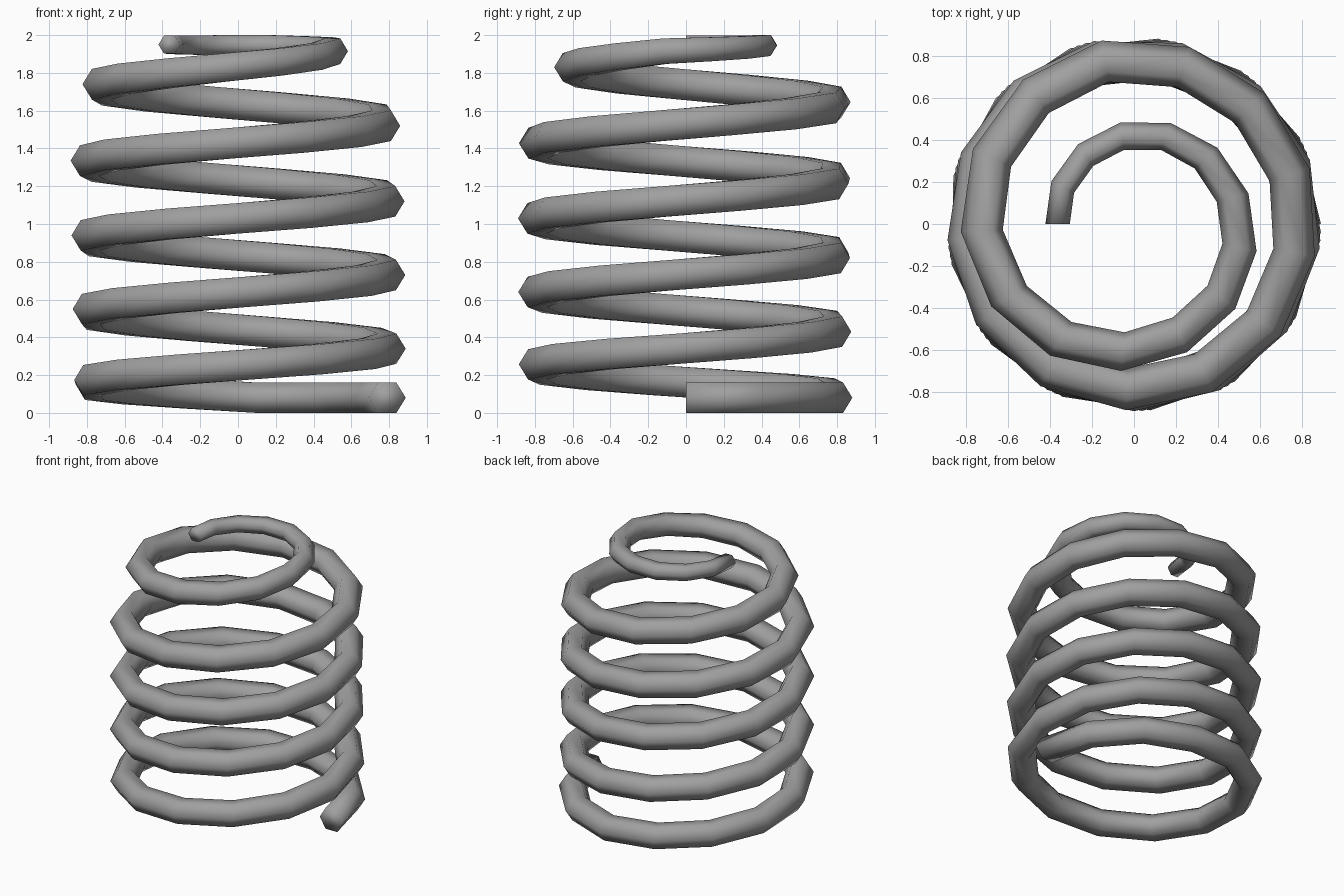
import bpy, bmesh
from math import cos, sin, pi, radians

cube = bpy.data.objects.get("Cube")
if cube:
    bpy.data.objects.remove(cube, do_unlink=True)

STEPS, STEP_ANGLE, SIDES = 72, radians(27.5), 6

# Step number paired with coil radius, height and wire radius
COIL = [(0, .79), (48, .79), (52, .772), (56, .785), (59, .724), (63, .57),
        (66, .485), (70, .40), (72, .363)]
HEIGHT = [(0, .08), (3, .08), (6.5, .16), (13, .34), (26, .73), (39, 1.12),
          (52, 1.52), (59, 1.74), (62, 1.83), (65, 1.915), (68, 1.945), (72, 1.95)]
WIRE = [(0, .098), (59, .1), (62, .092), (65, .083), (68, .068), (72, .058)]
FLATTEN = .94


def sample(keys, k):
    """Linear interpolation between key points."""
    for (a, u), (b, v) in zip(keys, keys[1:]):
        if k <= b:
            return u + (v - u) * (k - a) / (b - a)
    return keys[-1][1]


# Plain grey metal
steel = bpy.data.materials.new("grey_steel")
steel.use_nodes = True
grey = (.35, .35, .35, 1)
steel.diffuse_color = grey
steel.node_tree.nodes["Principled BSDF"].inputs["Base Color"].default_value = grey

# Hexagonal wire swept up the coil, narrowing into the top
bm = bmesh.new()
rings = []
for k in range(STEPS + 1):
    turn = k * STEP_ANGLE
    coil, height, wire = (sample(keys, k) for keys in (COIL, HEIGHT, WIRE))
    ring = []
    for i in range(SIDES):
        a = 2 * pi * i / SIDES
        r = coil + wire * cos(a)
        ring.append(bm.verts.new((r * cos(turn), r * sin(turn),
                                  height + wire * FLATTEN * sin(a))))
    rings.append(ring)
for low, high in zip(rings, rings[1:]):
    for i in range(SIDES):
        j = (i + 1) % SIDES
        bm.faces.new((low[i], low[j], high[j], high[i]))

# End caps
bm.faces.new(rings[0])
bm.faces.new(rings[-1])
bmesh.ops.recalc_face_normals(bm, faces=bm.faces[:])
for face in bm.faces:
    face.smooth = True

mesh = bpy.data.meshes.new("coil_spring")
bm.to_mesh(mesh)
bm.free()
mesh.materials.append(steel)
spring = bpy.data.objects.new("coil_spring", mesh)
bpy.context.collection.objects.link(spring)
